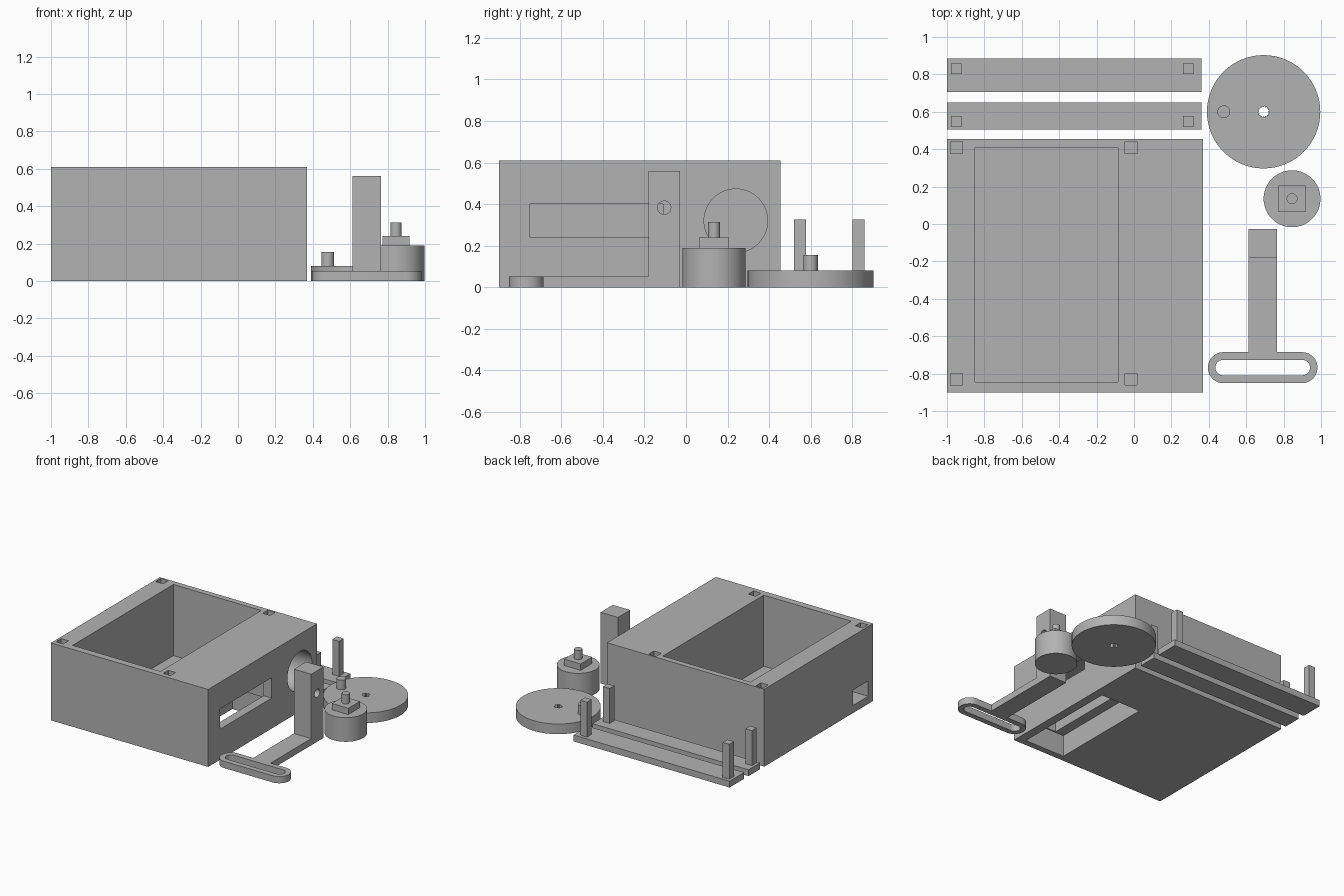
import bpy
import bmesh
from math import pi, cos, sin
from mathutils import Matrix

if "Cube" in bpy.data.objects:
    bpy.data.objects.remove(bpy.data.objects["Cube"])

grey = bpy.data.materials.new("plain grey")
grey.use_nodes = True
COLOUR = (0.45, 0.45, 0.45, 1)
grey.diffuse_color = COLOUR
grey.node_tree.nodes["Principled BSDF"].inputs["Base Color"].default_value = COLOUR


def finish(name, bm, smooth=False):
    mesh = bpy.data.meshes.new(name)
    bmesh.ops.recalc_face_normals(bm, faces=bm.faces)
    bm.to_mesh(mesh)
    bm.free()
    mesh.materials.append(grey)
    ob = bpy.data.objects.new(name, mesh)
    bpy.context.collection.objects.link(ob)
    if smooth:
        activate(ob)
        bpy.ops.object.shade_smooth_by_angle(angle=pi / 6)
    return ob


def activate(ob):
    bpy.ops.object.select_all(action='DESELECT')
    ob.select_set(True)
    bpy.context.view_layer.objects.active = ob


def box(name, x, y, z):
    """Block from three (low, high) ranges."""
    bm = bmesh.new()
    size = [r[1] - r[0] for r in (x, y, z)]
    mid = [(r[1] + r[0]) / 2 for r in (x, y, z)]
    bmesh.ops.create_cube(bm, size=1,
                          matrix=Matrix.Translation(mid) @ Matrix.Diagonal((*size, 1)))
    return finish(name, bm)


def prism(name, points, z, smooth=False):
    """Extrude a closed outline upwards."""
    bm = bmesh.new()
    face = bm.faces.new([bm.verts.new((px, py, z[0])) for px, py in points])
    top = bmesh.ops.extrude_face_region(bm, geom=[face])["geom"]
    bmesh.ops.translate(bm, vec=(0, 0, z[1] - z[0]),
                        verts=[v for v in top if isinstance(v, bmesh.types.BMVert)])
    return finish(name, bm, smooth)


def cylinder(name, x, y, r, z):
    n = 64
    ring = [(x + r * cos(2 * pi * i / n), y + r * sin(2 * pi * i / n)) for i in range(n)]
    return prism(name, ring, z, True)


def side_cylinder(name, x, y, z, r):
    """Cylinder lying along x over the (low, high) range."""
    bm = bmesh.new()
    place = Matrix.Translation(((x[0] + x[1]) / 2, y, z)) @ Matrix.Rotation(pi / 2, 4, 'Y')
    bmesh.ops.create_cone(bm, cap_ends=True, segments=64, radius1=r, radius2=r,
                          depth=x[1] - x[0], matrix=place)
    return finish(name, bm, True)


def stadium(cx, cy, half, r):
    n = 20
    arc = [-pi / 2 + pi * i / n for i in range(n + 1)]
    return ([(cx + half + r * cos(a), cy + r * sin(a)) for a in arc] +
            [(cx - half - r * cos(a), cy - r * sin(a)) for a in arc])


def cut(target, *cutters):
    for c in cutters:
        c.hide_render = True
        mod = target.modifiers.new("cut", 'BOOLEAN')
        mod.operation = 'DIFFERENCE'
        mod.solver = 'EXACT'
        mod.object = c
        activate(target)
        bpy.ops.object.modifier_apply(modifier=mod.name)
        bpy.data.objects.remove(c)


# Housing with main cavity, mechanism bay open below, and side openings
housing = box("housing", (-1, 0.37), (-0.9, 0.455), (0, 0.61))
cut(housing,
    box("cavity", (-0.85, -0.085), (-0.845, 0.41), (0.05, 0.7)),
    box("lower_bay", (-0.05, 0.3), (-0.85, 0), (-0.1, 0.17)),
    box("upper_bay", (0.03, 0.3), (-0.84, -0.01), (0.1, 0.5)),
    box("arm_slot", (0.2, 0.5), (-0.75, -0.11), (0.24, 0.4)),
    side_cylinder("motor_hole", (0.06, 0.5), 0.24, 0.32, 0.153),
    box("cable_hole", (-1.1, -0.8), (-0.84, -0.65), (0.06, 0.18)))

# Square sockets in the housing rim
for sx in (-0.95, -0.017):
    for sy in (-0.83, 0.41):
        cut(housing, box("socket", (sx - 0.032, sx + 0.032),
                         (sy - 0.032, sy + 0.032), (0.36, 0.7)))

# Two cover rails with square pegs
for label, ys, peg_y in (("inner", (0.505, 0.65), 0.548), ("outer", (0.705, 0.885), 0.83)):
    box(label + "_rail", (-1, 0.36), ys, (0, 0.05))
    for side, px in (("right", -0.95), ("left", 0.29)):
        box(f"{label}_{side}_peg", (px - 0.029, px + 0.029),
            (peg_y - 0.029, peg_y + 0.029), (0.04, 0.325))

# Drive disc with splined bore and crank pin
disc = cylinder("drive_disc", 0.693, 0.6, 0.303, (0, 0.08))
teeth = 32
spline = []
for i in range(teeth):
    r = 0.032 if i % 2 else 0.024
    a = 2 * pi * i / teeth
    spline.append((0.693 + r * cos(a), 0.6 + r * sin(a)))
cut(disc, prism("bore", spline, (-0.1, 0.2)))
cylinder("disc_pin", 0.48, 0.6, 0.034, (0.07, 0.155))

# Stepped knob
cylinder("knob_base", 0.845, 0.135, 0.152, (0, 0.19))
box("knob_block", (0.773, 0.917), (0.063, 0.207), (0.18, 0.24))
cylinder("knob_pin", 0.845, 0.135, 0.029, (0.23, 0.313))

# Slotted yoke with arm and drilled upright
yoke = prism("yoke", stadium(0.688, -0.768, 0.21, 0.083), (0, 0.053), True)
cut(yoke, prism("yoke_slot", stadium(0.688, -0.768, 0.212, 0.041), (-0.1, 0.2)))
box("yoke_arm", (0.613, 0.764), (-0.69, -0.17), (0, 0.053))
upright = box("yoke_upright", (0.613, 0.764), (-0.18, -0.028), (0, 0.56))
cut(upright, side_cylinder("pivot_hole", (0.5, 0.9), -0.105, 0.383, 0.032))
